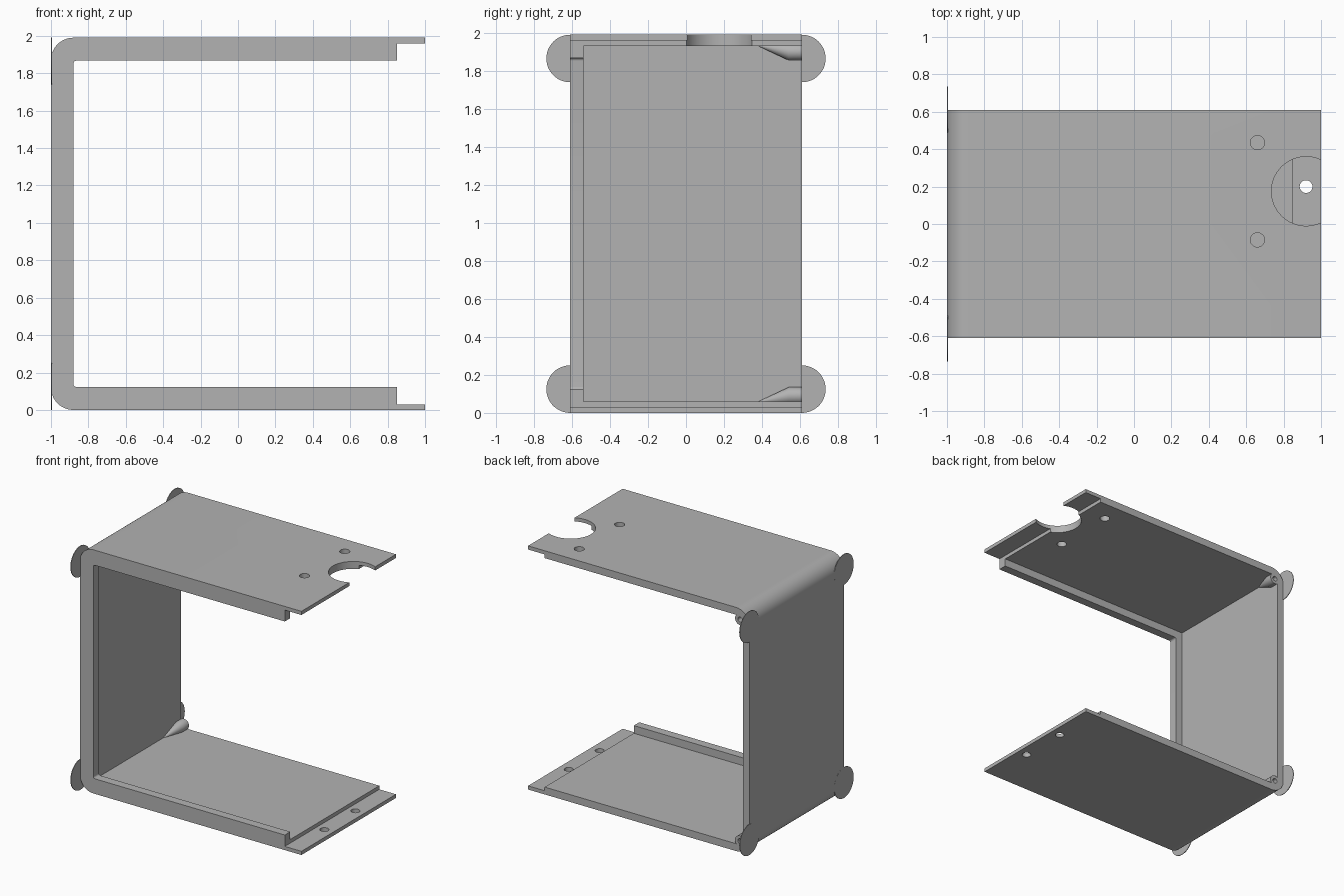
import bpy, bmesh, math
from mathutils import Vector

H = 1.99          # overall height
HALF = 0.61       # half depth in y

cube = bpy.data.objects.get("Cube")
if cube:
    bpy.data.objects.remove(cube, do_unlink=True)

grey = bpy.data.materials.new("light_grey")
grey.use_nodes = True
colour = (0.45, 0.45, 0.45, 1)
grey.diffuse_color = colour
grey.node_tree.nodes["Principled BSDF"].inputs["Base Color"].default_value = colour


def make_object(name, bm):
    bmesh.ops.recalc_face_normals(bm, faces=bm.faces)
    mesh = bpy.data.meshes.new(name)
    bm.to_mesh(mesh)
    bm.free()
    mesh.materials.append(grey)
    obj = bpy.data.objects.new(name, mesh)
    bpy.context.collection.objects.link(obj)
    return obj


def block(name, x, y, z, radius=0, segments=16):
    """Box between ranges, with its two -x edges rounded along y."""
    bm = bmesh.new()
    bmesh.ops.create_cube(bm, size=1)
    for v in bm.verts:
        v.co = [r[0] if c < 0 else r[1] for c, r in zip(v.co, (x, y, z))]
    if radius:
        edges = [e for e in bm.edges if all(abs(v.co.x - x[0]) < 1e-5 for v in e.verts)
                 and abs(e.verts[0].co.y - e.verts[1].co.y) > 0.1]
        bmesh.ops.bevel(bm, geom=edges, offset=radius, segments=segments,
                        profile=0.5, affect='EDGES')
    return make_object(name, bm)


def cylinder(name, centre, radius, depth, axis, sides=48):
    bm = bmesh.new()
    bmesh.ops.create_cone(bm, cap_ends=True, segments=sides, radius1=radius,
                          radius2=radius, depth=depth)
    turn = Vector((0, 0, 1)).rotation_difference(Vector(axis)).to_matrix()
    bmesh.ops.rotate(bm, verts=bm.verts, matrix=turn)
    bmesh.ops.translate(bm, verts=bm.verts, vec=centre)
    return make_object(name, bm)


def screw_boss(name, top):
    """Round boss in an inner corner, tapering forward to a point."""
    bm = bmesh.new()
    flip = lambda z: H - z if top else z
    for y in (0.54, HALF):
        for i in range(32):
            a = math.tau * i / 32
            bm.verts.new((-0.915 + 0.045 * math.cos(a), y, flip(0.09 + 0.045 * math.sin(a))))
        for x, z in ((-0.96, 0.04), (-0.96, 0.09), (-0.915, 0.04)):
            bm.verts.new((x, y, flip(z)))
    bm.verts.new((-0.945, 0.37, flip(0.055)))
    bmesh.ops.convex_hull(bm, input=bm.verts)
    return make_object(name, bm)


def combine(target, tool, operation):
    mod = target.modifiers.new(tool.name, 'BOOLEAN')
    mod.operation, mod.object, mod.solver = operation, tool, 'EXACT'
    bpy.context.view_layer.objects.active = target
    bpy.ops.object.modifier_apply(modifier=mod.name)
    bpy.data.objects.remove(tool, do_unlink=True)


# Bracket body: rounded slab hollowed out, leaving a thick rim at the front
body = block("bracket_body", (-1, 1), (-HALF, HALF), (0, H), 0.12)
cutters = [
    block("rim_opening", (-0.88, 1.2), (-0.8, 0.8), (0.123, H - 0.123), 0.015, 5),
    block("shell_hollow", (-0.94, 1.2), (-0.54, 0.8), (0.06, H - 0.06)),
    block("end_tab_step", (0.85, 1.2), (-0.9, 0.9), (0.03, H - 0.03)),
]
for cutter in cutters:
    combine(body, cutter, 'DIFFERENCE')

# Screw bosses in the two rear inner corners
for top in (False, True):
    combine(body, screw_boss("screw_boss", top), 'UNION')
    z = H - 0.09 if top else 0.09
    combine(body, cylinder("boss_hole", (-0.915, 0.6, z), 0.02, 0.14, (0, 1, 0), 24), 'DIFFERENCE')

# Cable notch and paired holes in the top plate, paired holes in the lower tab
combine(body, cylinder("notch", (0.92, 0.175, H), 0.185, 0.3, (0, 0, 1), 64), 'DIFFERENCE')
for side in (-1, 1):
    combine(body, cylinder("top_hole", (0.66, 0.175 + side * 0.26, H), 0.038, 0.3, (0, 0, 1), 32), 'DIFFERENCE')
    combine(body, cylinder("tab_hole", (0.92, side * 0.2, 0), 0.034, 0.3, (0, 0, 1), 32), 'DIFFERENCE')

# Thin round ears at the four outer corners
parts = [body]
for side, y in (("right", -HALF), ("left", HALF)):
    for level, z in (("lower", 0.125), ("upper", H - 0.125)):
        parts.append(cylinder(f"{level}_{side}_ear", (-0.998, y, z), 0.125, 0.005, (1, 0, 0)))

bpy.ops.object.select_all(action='DESELECT')
for part in parts:
    part.select_set(True)
bpy.context.view_layer.objects.active = body
bpy.ops.object.shade_smooth_by_angle(angle=math.radians(30))
